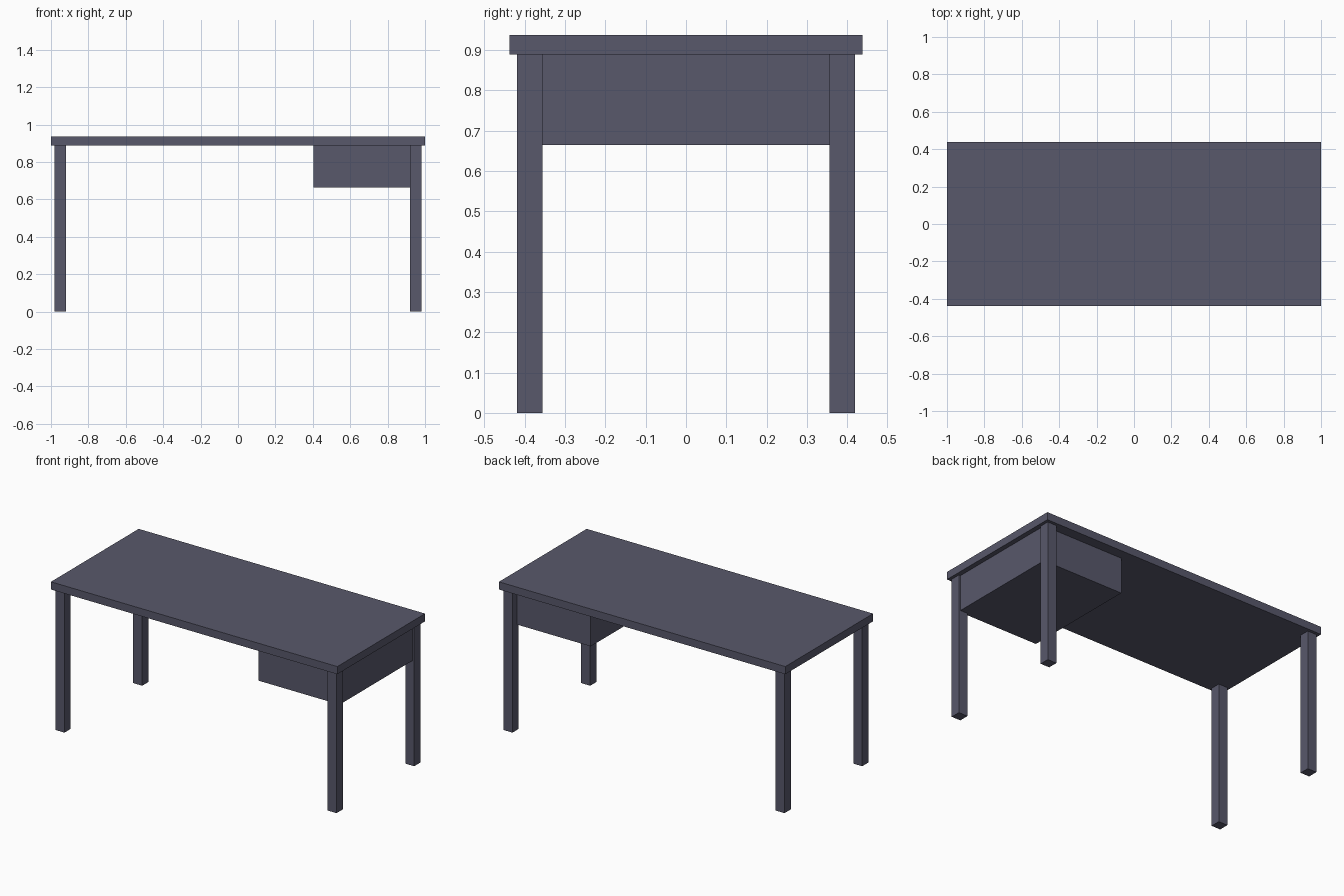
import bpy

if "Cube" in bpy.data.objects:
    bpy.data.objects.remove(bpy.data.objects["Cube"])

# Single slate finish
slate = bpy.data.materials.new("slate_grey")
slate.diffuse_color = (0.098, 0.098, 0.147, 1.0)
slate.use_nodes = True
slate.node_tree.nodes["Principled BSDF"].inputs["Base Color"].default_value = slate.diffuse_color


def box(name, lo, hi):
    """Add a box spanning two opposite corners."""
    centre = [(a + b) / 2 for a, b in zip(lo, hi)]
    bpy.ops.mesh.primitive_cube_add(size=1, location=centre)
    obj = bpy.context.object
    obj.name = name
    obj.scale = [b - a for a, b in zip(lo, hi)]
    bpy.ops.object.transform_apply(location=False, rotation=False, scale=True)
    obj.data.materials.append(slate)
    return obj


HEIGHT, UNDERSIDE = 0.9375, 0.889
LEG = 0.0625

# Desktop slab
box("desktop", (-1, -0.4375, UNDERSIDE), (1, 0.4375, HEIGHT))

# Four square legs, slightly inset from the desktop edge
for side, sx in (("left", -1), ("right", 1)):
    for end, sy in (("front", -1), ("back", 1)):
        x, y = sx * 0.95, sy * 0.3875
        box(f"{end}_{side}_leg",
            (x - LEG / 2, y - LEG / 2, 0),
            (x + LEG / 2, y + LEG / 2, UNDERSIDE))

# Drawer box hung under the right end, between the legs
box("drawer_box", (0.405, -0.372, 0.664), (0.97, 0.372, UNDERSIDE))
